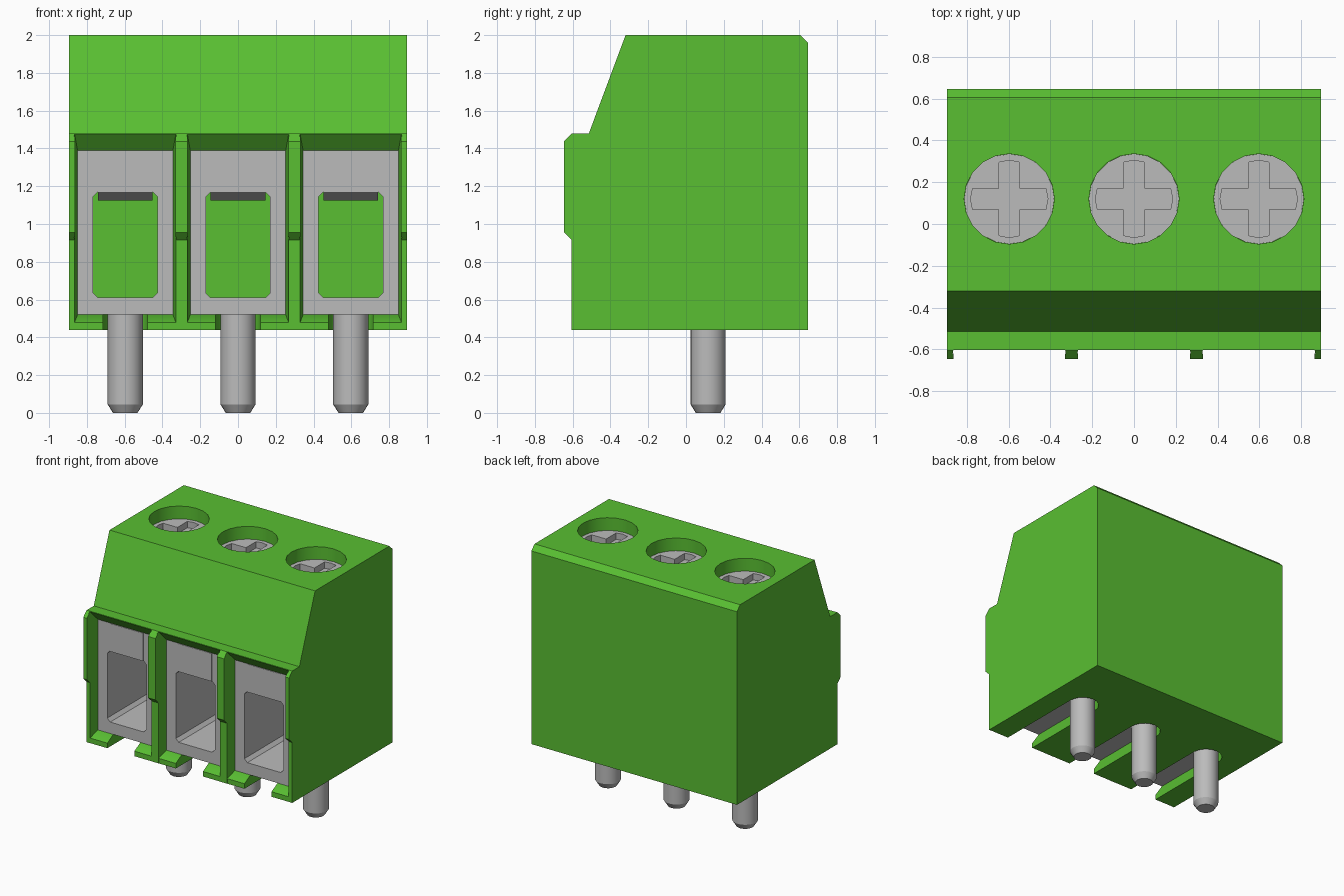
import bpy, bmesh, math
from mathutils import Vector

cube = bpy.data.objects.get("Cube")
if cube:
    bpy.data.objects.remove(cube, do_unlink=True)


def make_material(name, rgb):
    m = bpy.data.materials.new(name)
    m.use_nodes = True
    m.diffuse_color = (*rgb, 1)
    m.node_tree.nodes["Principled BSDF"].inputs["Base Color"].default_value = (*rgb, 1)
    return m


GREEN = make_material("housing green", (0.1, 0.52, 0.032))
GREY = make_material("metal grey", (0.5, 0.5, 0.5))


def loft(name, rings, mat):
    """Closed solid skinned through rings of equal point count."""
    bm = bmesh.new()
    loops = [[bm.verts.new(p) for p in ring] for ring in rings]
    n = len(loops[0])
    for a, b in zip(loops, loops[1:]):
        for i in range(n):
            j = (i + 1) % n
            bm.faces.new((a[i], a[j], b[j], b[i]))
    bm.faces.new(loops[0])
    bm.faces.new(loops[-1])
    bmesh.ops.recalc_face_normals(bm, faces=bm.faces)
    mesh = bpy.data.meshes.new(name)
    bm.to_mesh(mesh)
    bm.free()
    mesh.materials.append(mat)
    ob = bpy.data.objects.new(name, mesh)
    bpy.context.collection.objects.link(ob)
    return ob


def along_x(name, pts, x0, x1, mat):
    return loft(name, [[(x, y, z) for y, z in pts] for x in (x0, x1)], mat)


def along_y(name, pts, y0, y1, mat):
    return loft(name, [[(x, y, z) for x, z in pts] for y in (y0, y1)], mat)


def along_z(name, pts, z0, z1, mat):
    return loft(name, [[(x, y, z) for x, y in pts] for z in (z0, z1)], mat)


def rect(a0, a1, b0, b1):
    return [(a0, b0), (a1, b0), (a1, b1), (a0, b1)]


def circle(cx, cy, r, n=20):
    return [(cx + r * math.cos(2 * math.pi * i / n), cy + r * math.sin(2 * math.pi * i / n))
            for i in range(n)]


def cut(target, cutter):
    mod = target.modifiers.new("cut", 'BOOLEAN')
    mod.operation = 'DIFFERENCE'
    mod.solver = 'EXACT'
    mod.object = cutter
    bpy.context.view_layer.update()
    deps = bpy.context.evaluated_depsgraph_get()
    mesh = bpy.data.meshes.new_from_object(target.evaluated_get(deps))
    target.modifiers.clear()
    target.data = mesh
    bpy.data.objects.remove(cutter, do_unlink=True)


def smooth(ob):
    bpy.ops.object.select_all(action='DESELECT')
    ob.select_set(True)
    bpy.context.view_layer.objects.active = ob
    bpy.ops.object.shade_smooth_by_angle(angle=math.radians(30))


W = 0.895          # half width of the housing
PITCH = 0.597      # spacing of the terminals
SY = 0.12          # depth position of screws and pins
CENTRES = [("right", -PITCH), ("middle", 0), ("left", PITCH)]

# Housing: side profile, with the front ribs still running full width
profile = [(-0.605, 0.44), (0.645, 0.44), (0.645, 1.96), (0.605, 2.0), (-0.32, 2.0),
           (-0.515, 1.478), (-0.605, 1.478), (-0.645, 1.438), (-0.645, 0.955), (-0.605, 0.915)]
housing = along_x("housing", profile, -W, W, GREEN)

for side, cx in CENTRES:
    # Clear the ribs in front of each terminal
    cut(housing, along_y("rib_cutter", rect(cx - 0.267, cx + 0.267, 0.3, 1.6), -0.8, -0.604, GREEN))
    # Pocket with sloped rim and straight inside
    stations = [(-0.62, 0.271, 0.471, 1.492), (-0.53, 0.2525, 0.52, 1.39), (0.4, 0.2525, 0.52, 1.39)]
    cut(housing, loft("pocket_cutter", [[(x, y, z) for x, z in rect(cx - w, cx + w, z0, z1)]
                                        for y, w, z0, z1 in stations], GREEN))
    # Round-ended slot under the clamp
    arc = [(cx + 0.118 * math.cos(t * math.pi / 10), SY + 0.118 * math.sin(t * math.pi / 10))
           for t in range(11)]
    cut(housing, along_z("slot_cutter", arc + [(cx - 0.118, -0.8), (cx + 0.118, -0.8)], 0.3, 0.54, GREEN))
    # Screw well
    cut(housing, along_z("well_cutter", circle(cx, SY, 0.216), 1.7, 2.2, GREEN))
smooth(housing)

for side, cx in CENTRES:
    # Clamp cage with a window right through it
    clamp = along_y("clamp_" + side, rect(cx - 0.2525, cx + 0.2525, 0.52, 1.39), -0.53, 0.4, GREY)
    w, c, z0, z1 = 0.17, 0.025, 0.61, 1.17
    window = [(-w + c, z0), (w - c, z0), (w, z0 + c), (w, z1 - c),
              (w - c, z1), (-w + c, z1), (-w, z1 - c), (-w, z0 + c)]
    cut(clamp, along_y("window_cutter", [(cx + x, z) for x, z in window], -0.7, 0.6, GREY))

    # Tongue above the window, sloped underneath
    along_x("tongue_" + side, [(-0.534, 1.388), (-0.534, 1.168), (-0.42, 1.125),
                               (-0.3, 1.125), (-0.3, 1.388)], cx - 0.145, cx + 0.145, GREY)

    # Screw head with a cross recess
    screw = along_z("screw_" + side, circle(cx, SY, 0.2155), 1.69, 1.9, GREY)
    cross = []
    for k in range(4):
        a = k * math.pi / 2
        for u, v in [(0.05, -0.05), (0.175, -0.05), (0.185, 0), (0.175, 0.05)]:
            cross.append((cx + u * math.cos(a) - v * math.sin(a),
                          SY + u * math.sin(a) + v * math.cos(a)))
    cut(screw, along_z("cross_cutter", cross, 1.85, 2.0, GREY))
    smooth(screw)

    # Solder pin with a chamfered tip
    pin = loft("pin_" + side, [[(x, y, z) for x, y in circle(cx, SY - 0.003, r, 24)]
                               for z, r in [(0, 0.065), (0.045, 0.093), (0.53, 0.093)]], GREY)
    smooth(pin)
